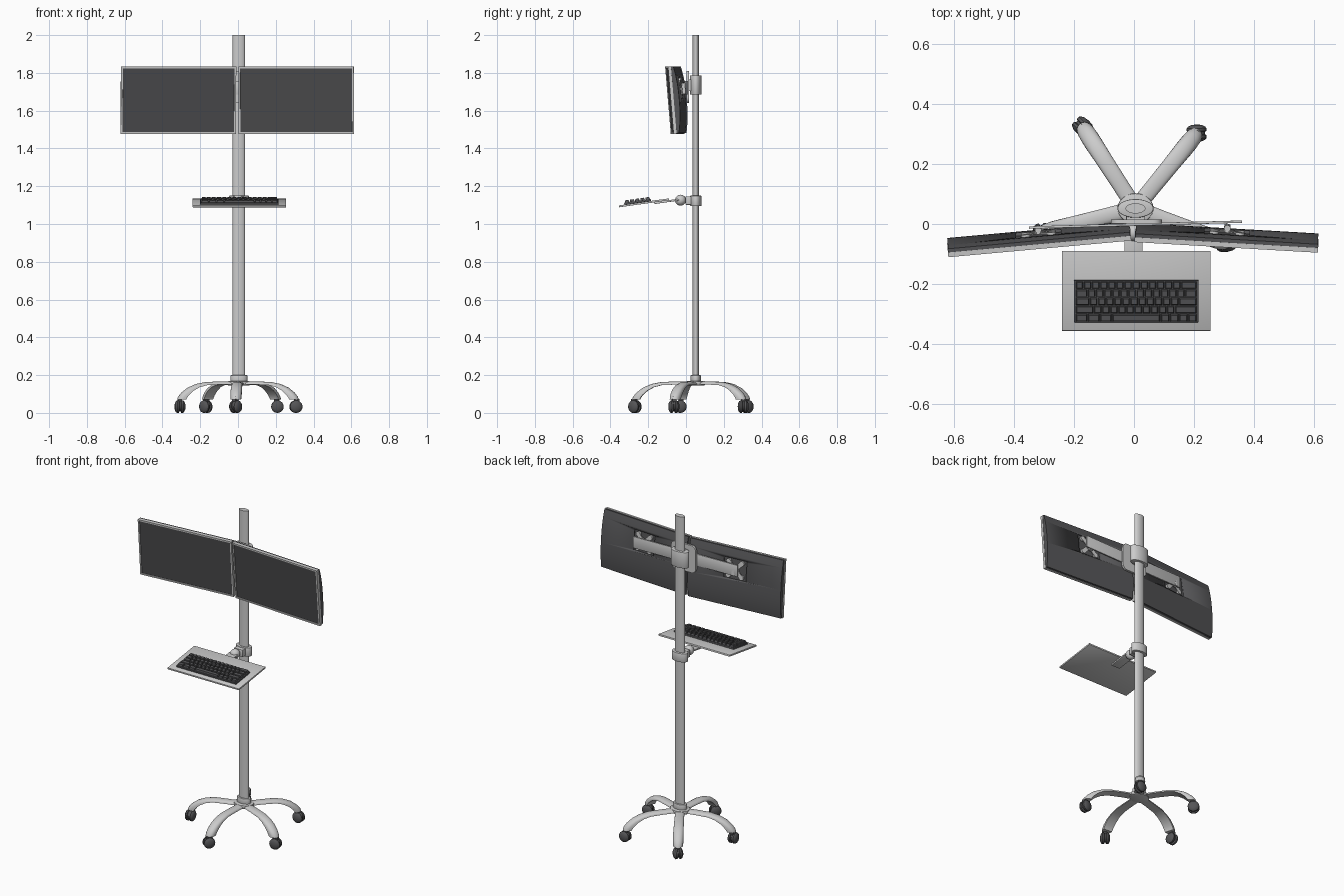
import bpy, bmesh
from math import sin, cos, pi, radians
from mathutils import Matrix, Vector, Euler

if "Cube" in bpy.data.objects:
    bpy.data.objects.remove(bpy.data.objects["Cube"])

PX, PY = 0.005, 0.052          # pole axis


def material(name, c):
    m = bpy.data.materials.new(name)
    m.diffuse_color = (c, c, c * 1.05, 1)
    m.use_nodes = True
    m.node_tree.nodes["Principled BSDF"].inputs["Base Color"].default_value = m.diffuse_color
    return m


DARK = material("dark_plastic", 0.09)
SCREEN = material("screen_black", 0.07)


def finish(name, bm, mat=None, M=None, smooth=True):
    bmesh.ops.recalc_face_normals(bm, faces=bm.faces)
    me = bpy.data.meshes.new(name)
    bm.to_mesh(me)
    bm.free()
    ob = bpy.data.objects.new(name, me)
    bpy.context.collection.objects.link(ob)
    if mat:
        me.materials.append(mat)
    if M:
        ob.matrix_world = M
    if smooth:
        bpy.ops.object.select_all(action='DESELECT')
        bpy.context.view_layer.objects.active = ob
        ob.select_set(True)
        bpy.ops.object.shade_smooth_by_angle(angle=radians(35))
    return ob


def frame(loc, rot=(0, 0, 0)):
    return Matrix.Translation(loc) @ Euler([radians(a) for a in rot]).to_matrix().to_4x4()


def add_box(bm, size, loc, rot=(0, 0, 0)):
    return bmesh.ops.create_cube(bm, size=1, matrix=frame(loc, rot) @ Matrix.Diagonal((*size, 1)))['verts']


def box(name, size, loc, rot=(0, 0, 0), bevel=0, mat=None, M=Matrix()):
    bm = bmesh.new()
    add_box(bm, size, (0, 0, 0))
    if bevel:
        bmesh.ops.bevel(bm, geom=bm.edges[:], offset=bevel, segments=2, affect='EDGES', profile=0.5)
    return finish(name, bm, mat, M @ frame(loc, rot))


def add_disc(bm, r, h, loc, rot=(0, 0, 0), n=24, sy=1):
    bmesh.ops.create_cone(bm, cap_ends=True, segments=n, radius1=r, radius2=r, depth=h,
                          matrix=frame(loc, rot) @ Matrix.Diagonal((1, sy, 1, 1)))


def oval(name, rx, ry, z0, z1, bevel=0.0):
    bm = bmesh.new()
    add_disc(bm, rx, z1 - z0, (PX, PY, (z0 + z1) / 2), n=40, sy=ry / rx)
    if bevel:
        rim = [e for e in bm.edges if abs(e.verts[0].co.z - e.verts[1].co.z) < 1e-5]
        bmesh.ops.bevel(bm, geom=rim, offset=bevel, segments=2, affect='EDGES', profile=0.5)
    return finish(name, bm)


# Pole and its collars
oval("pole", 0.033, 0.017, 0.155, 2.0)
oval("base_hub", 0.06, 0.05, 0.146, 0.168, 0.004)
oval("base_collar", 0.044, 0.027, 0.16, 0.2, 0.003)
oval("tray_collar", 0.052, 0.03, 1.095, 1.15, 0.003)
oval("monitor_collar", 0.06, 0.031, 1.686, 1.786, 0.003)

# Base: five arched legs, each a loft between an outer and an inner path (radius, height)
OUTER = [(0, .166), (.1, .166), (.18, .164), (.235, .153), (.28, .134), (.315, .107), (.333, .085), (.337, .072)]
INNER = [(0, .15), (.1, .15), (.18, .147), (.222, .136), (.255, .118), (.28, .096), (.292, .08), (.295, .072)]
HALF = [.027, .027, .028, .029, .03, .03, .029, .028]


def leg(name, M):
    bm = bmesh.new()
    rings = []
    for (ro, zo), (ri, zi), w in zip(OUTER, INNER, HALF):
        ring = []
        for k in range(13):
            a = pi * k / 12
            t = max(sin(a), 0) ** 0.7
            ring.append(bm.verts.new((ri + (ro - ri) * t, w * cos(a), zi + (zo - zi) * t)))
        rings.append(ring)
    for A, B in zip(rings, rings[1:]):
        for k in range(13):
            j = (k + 1) % 13
            bm.faces.new((A[k], A[j], B[j], B[k]))
    bm.faces.new(rings[0])
    bm.faces.new(rings[-1])
    finish(name, bm, None, M)


def caster(name, M):
    # Twin domed wheels turned about the x axis, with a hood and a stem
    bm = bmesh.new()
    prof = [(.004, 0), (.004, .028), (.007, .033), (.016, .033), (.022, .028), (.027, .018), (.029, 0)]
    for s in (-1, 1):
        vs = [bm.verts.new((s * x, 0, r)) for x, r in prof]
        es = [bm.edges.new(p) for p in zip(vs, vs[1:])]
        bmesh.ops.spin(bm, geom=vs + es, axis=(1, 0, 0), cent=(0, 0, 0), angle=2 * pi, steps=24)
    bmesh.ops.remove_doubles(bm, verts=bm.verts[:], dist=1e-5)
    add_disc(bm, 0.027, 0.009, (0, 0, 0.004), (0, 90, 0))
    add_box(bm, (0.022, 0.026, 0.014), (0, 0.004, 0.033))
    add_disc(bm, 0.01, 0.03, (0, 0, 0.038), n=16)
    finish(name, bm, DARK, M)


for i in range(5):
    ang = 50.9 + 72 * i
    M = frame((PX, PY, 0), (0, 0, ang))
    leg(f"leg_{i + 1}", M)
    caster(f"caster_{i + 1}", M @ frame((0.323, 0, 0.033), (0, 0, 40 + 65 * i)))


# Monitors: bezel with recessed screen, curved back shell with a pocket, cross bracket
W, H, VZ = 0.612, 0.358, 0.058


def monitor(side, loc, yaw):
    M = frame(loc, (4.8, 0, yaw))
    bm = bmesh.new()
    add_box(bm, (W, 0.016, H), (0, 0.008, 0))
    bm.normal_update()
    front = min(bm.faces, key=lambda f: f.calc_center_median().y)
    bmesh.ops.inset_region(bm, faces=[front], thickness=0.013)
    bmesh.ops.inset_region(bm, faces=[front], thickness=0.001, depth=-0.004)
    front.material_index = 1
    bez = finish(side + "_monitor_bezel", bm, smooth=False)
    bez.data.materials.append(material(side + "_bezel_grey", 0.6))
    bez.data.materials.append(SCREEN)
    bez.matrix_world = M

    bm = bmesh.new()
    h = H / 2 - 0.002
    prof = [(.016, -h)] + [(.045 - .017 * abs(t) ** 2.4, h * t) for t in [k / 8 for k in range(-8, 9)]] + [(.016, h)]
    face = bm.faces.new([bm.verts.new((-W / 2 + .002, y, z)) for y, z in prof])
    ext = bmesh.ops.extrude_face_region(bm, geom=[face])['geom']
    bmesh.ops.translate(bm, verts=[g for g in ext if isinstance(g, bmesh.types.BMVert)], vec=(W - .004, 0, 0))
    shell = finish(side + "_monitor_shell", bm, DARK, M)
    cutter = box(side + "_pocket_cutter", (0.15, 0.03, 0.125), (0, 0.049, VZ), M=M)
    cutter.hide_render = True
    cutter.hide_set(True)
    mod = shell.modifiers.new("pocket", 'BOOLEAN')
    mod.operation, mod.object, mod.solver = 'DIFFERENCE', cutter, 'EXACT'

    bm = bmesh.new()
    for a in (45, -45):
        add_box(bm, (0.125, 0.004, 0.026), (0, 0.044, VZ), (0, a, 0))
    for sx in (-1, 1):
        for sz in (-1, 1):
            add_disc(bm, 0.015, 0.012, (sx * .043, 0.04, VZ + sz * .043), (90, 0, 0), n=16)
    add_disc(bm, 0.026, 0.008, (0, 0.045, VZ), (90, 0, 0))
    add_box(bm, (0.02, 0.022, 0.05), (0, 0.054, VZ))
    add_disc(bm, 0.011, 0.06, (0, 0.056, VZ), n=16)
    finish(side + "_monitor_bracket", bm, None, M)


monitor("left", (-0.315, -0.068, 1.655), 5.2)
monitor("right", (0.308, -0.063, 1.655), -3.3)

# Cross bar and back plate holding both monitors
box("cross_bar", (0.71, 0.008, 0.072), (0.005, -0.002, 1.722), (0, 0, 1.6), 0.001)
bm = bmesh.new()
vs = add_box(bm, (0.17, 0.013, 0.17), (0.008, 0.0085, 1.725))
bmesh.ops.bevel(bm, geom=[e for e in bm.edges if abs(e.verts[0].co.y - e.verts[1].co.y) > 0.005],
                offset=0.03, segments=5, affect='EDGES', profile=0.5)
finish("back_plate", bm)
box("plate_neck", (0.06, 0.025, 0.06), (PX, 0.022, 1.735))

# Keyboard tray on a ball joint
box("tray_mount_block", (0.06, 0.035, 0.045), (0.003, 0.015, 1.124), bevel=0.003)
bm = bmesh.new()
bmesh.ops.create_uvsphere(bm, u_segments=24, v_segments=14, radius=0.029, matrix=frame((0, -0.029, 1.126)))
finish("ball_joint", bm)
T = frame((0.0075, -0.2225, 1.112), (8, 0, 0))
box("tray_arm", (0.06, 0.13, 0.01), (-0.009, 0.12, -0.009), bevel=0.002, M=T)
box("tray", (0.495, 0.268, 0.01), (0, 0, 0), bevel=0.001, M=T)

# Keyboard: base plus five rows of tapered keys (widths in key units, back to front)
box("keyboard_base", (0.415, 0.142, 0.01), (0, -0.033, 0.01), bevel=0.002, mat=DARK, M=T)
ROWS = [[1] * 13 + [2], [1.5] + [1] * 12 + [1.5], [1.75] + [1] * 11 + [2.25],
        [2.25] + [1] * 10 + [2.75], [1.5] * 3 + [6] + [1.125] * 4]
bm = bmesh.new()
U = 0.405 / 15
for r, row in enumerate(ROWS):
    x, y = -0.2025, 0.022 - 0.0275 * r
    for w in row:
        vs = add_box(bm, (w * U - .003, .0245, .013), (x + w * U / 2, y, 0.0205))
        cx = x + w * U / 2
        for v in vs:
            if v.co.z > 0.0205:
                v.co.x -= .003 if v.co.x > cx else -.003
                v.co.y -= .003 if v.co.y > y else -.003
        x += w * U
finish("keyboard_keys", bm, DARK, T, smooth=False)
